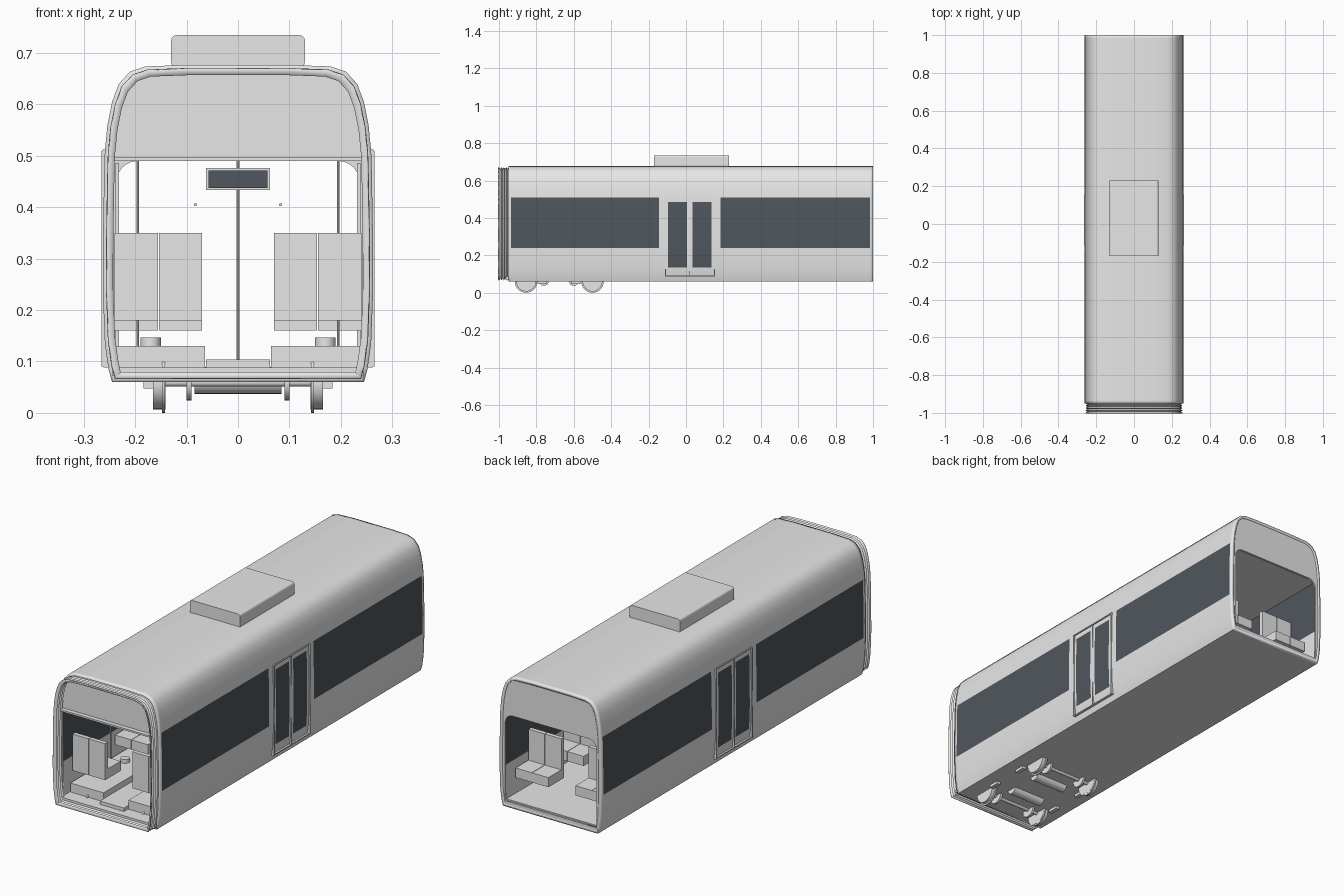
import bpy, bmesh, math
from mathutils import Matrix

cube = bpy.data.objects.get("Cube")
if cube:
    bpy.data.objects.remove(cube, do_unlink=True)


def material(name, rgb):
    m = bpy.data.materials.new(name)
    m.use_nodes = True
    m.diffuse_color = (*rgb, 1)
    m.node_tree.nodes["Principled BSDF"].inputs["Base Color"].default_value = (*rgb, 1)
    return m


GREY = material("light grey", (0.8, 0.8, 0.8))
GLASS = material("dark glass", (0.08, 0.095, 0.11))


def finish(name, bm, mats=(GREY,), smooth=False):
    mesh = bpy.data.meshes.new(name)
    bm.to_mesh(mesh)
    bm.free()
    for m in mats:
        mesh.materials.append(m)
    ob = bpy.data.objects.new(name, mesh)
    bpy.context.collection.objects.link(ob)
    if smooth:
        bpy.ops.object.select_all(action='DESELECT')
        ob.select_set(True)
        bpy.context.view_layer.objects.active = ob
        bpy.ops.object.shade_smooth_by_angle(angle=math.radians(35))
    return ob


def box(name, x, y, z, mat=GREY, bevel=0):
    """Box from (low, high) pairs."""
    bm = bmesh.new()
    bmesh.ops.create_cube(bm, size=1)
    for v in bm.verts:
        v.co = [(lo + hi) / 2 + c * (hi - lo) for c, (lo, hi) in zip(v.co, (x, y, z))]
    if bevel:
        edges = [e for e in bm.edges if abs(e.verts[0].co.y - e.verts[1].co.y) > 0.01]
        bmesh.ops.bevel(bm, geom=edges, offset=bevel, segments=3, affect='EDGES', profile=0.5)
    return finish(name, bm, (mat,))


def rod(name, centre, radius, length, axis, sides=24):
    turn = {'X': Matrix.Rotation(math.pi / 2, 4, 'Y'),
            'Y': Matrix.Rotation(math.pi / 2, 4, 'X'), 'Z': Matrix()}[axis]
    bm = bmesh.new()
    bmesh.ops.create_cone(bm, cap_ends=True, segments=sides, radius1=radius, radius2=radius,
                          depth=length, matrix=Matrix.Translation(centre) @ turn)
    return finish(name, bm, smooth=True)


# Cross-section of the body, right half from sill to roof, then mirrored
HALF = [(0.245, 0.06), (0.252, 0.085), (0.259, 0.135), (0.263, 0.24), (0.2625, 0.35),
        (0.26, 0.485), (0.259, 0.51), (0.254, 0.56), (0.245, 0.605), (0.232, 0.64),
        (0.21, 0.664), (0.18, 0.674), (0.1, 0.677)]
LOOP = HALF + [(-x, z) for x, z in reversed(HALF)]


def scaled(inset):
    """Cross-section shrunk inward by about the given distance."""
    sx, sz, mid = 1 - inset / 0.263, 1 - inset / 0.31, 0.37
    return [(x * sx, mid + (z - mid) * sz) for x, z in LOOP]


def tube(name, rings, thickness, rule=None):
    """Skin a list of (y, section) rings and give the wall a thickness."""
    bm = bmesh.new()
    rows = [[bm.verts.new((x, y, z)) for x, z in sec] for y, sec in rings]
    n = len(LOOP)
    for a, b in zip(rows, rows[1:]):
        for i in range(n):
            k = (i + 1) % n
            f = bm.faces.new((a[i], b[i], b[k], a[k]))
            if rule and rule(f.calc_center_median()):
                f.material_index = 1
    ob = finish(name, bm, (GREY, GLASS), True)
    mod = ob.modifiers.new("wall", 'SOLIDIFY')
    mod.thickness = thickness
    mod.offset = -1
    return ob


# Body shell with side windows and door glass
WINDOWS = [(-0.935, -0.145), (0.185, 0.985)]
LEAVES = [(-0.095, 0.005), (0.035, 0.135)]


def is_glass(c):
    if abs(c.x) < 0.2:
        return False
    window = 0.24 < c.z < 0.51 and any(a < c.y < b for a, b in WINDOWS)
    leaf = 0.135 < c.z < 0.485 and any(a < c.y < b for a, b in LEAVES)
    return window or leaf


breaks = sorted([-0.95, 1.0] + [y for span in WINDOWS + LEAVES for y in span])
tube("body_shell", [(y, LOOP) for y in breaks], 0.014, is_glass)

# Folded gangway bellows at the front
folds = 8
tube("gangway_bellows", [(-1 + 0.052 * i / folds, scaled(0.006 if i % 2 == 0 else 0.015))
                         for i in range(folds + 1)], 0.005)


# End bulkheads with a gangway opening
def bulkhead(name, y, half_width, radius):
    low, high = 0.085, 0.49
    hole = [(-half_width, low), (half_width, low)]
    for side in (1, -1):
        arc = [(side * (half_width - radius + radius * math.cos(t)),
                high - radius + radius * math.sin(t))
               for t in [i * math.pi / 12 for i in range(7)]]
        hole += arc if side == 1 else arc[::-1]
    curve = bpy.data.curves.new(name, 'CURVE')
    curve.dimensions = '2D'
    curve.fill_mode = 'BOTH'
    curve.extrude = 0.004
    for pts in (scaled(0.003), hole):
        s = curve.splines.new('POLY')
        s.points.add(len(pts) - 1)
        for p, (u, v) in zip(s.points, pts):
            p.co = (u, v, 0, 1)
        s.use_cyclic_u = True
    curve.materials.append(GREY)
    ob = bpy.data.objects.new(name, curve)
    bpy.context.collection.objects.link(ob)
    ob.location.y = y
    ob.rotation_euler.x = math.pi / 2
    bpy.ops.object.select_all(action='DESELECT')
    ob.select_set(True)
    bpy.context.view_layer.objects.active = ob
    bpy.ops.object.convert(target='MESH')


bulkhead("rear_bulkhead", 0.994, 0.236, 0.04)
bulkhead("front_bulkhead", -0.944, 0.242, 0.005)

# Floor, ceiling and roof unit
box("floor", (-0.244, 0.244), (-0.965, 0.985), (0.072, 0.088))
box("centre_aisle", (-0.062, 0.062), (-0.93, -0.42), (0.088, 0.104))
box("ceiling", (-0.242, 0.242), (-0.968, 0.988), (0.49, 0.498))
box("roof_unit", (-0.13, 0.13), (-0.17, 0.23), (0.672, 0.735), bevel=0.01)

# Seats: back position along the car, facing direction, cushion base
ROWS = [(-0.86, 1, 0.18), (-0.47, -1, 0.18), (-0.3, 1, 0.16),
        (0.3, 1, 0.16), (0.56, 1, 0.16), (0.82, 1, 0.16)]


def seat(y, facing, base, x):
    span = sorted((y, y + facing * 0.095))
    box("seat_cushion", (x - 0.042, x + 0.042), span, (base, base + 0.045))
    box("seat_back", (x - 0.042, x + 0.042), sorted((y, y - facing * 0.02)), (base, 0.35))


for side in (-1, 1):
    # Seats and the raised wheel boxes under the front ones
    for row in ROWS:
        for x in (0.112, 0.198):
            seat(*row, side * x)
    box("wheel_box", sorted((side * 0.064, side * 0.236)), (-0.9, -0.44), (0.086, 0.13))

    # Door frame, leaf seam and sill
    sides = sorted((side * 0.25, side * 0.266))
    for y in (-0.11, 0.153):
        box("door_post", sides, (y - 0.003, y + 0.003), (0.09, 0.51))
        box("door_handrail", sorted((side * 0.232, side * 0.238)), (y - 0.003, y + 0.003), (0.088, 0.486))
    box("door_header", sorted((side * 0.25, side * 0.264)), (-0.113, 0.156), (0.507, 0.512))
    box("door_sill", sorted((side * 0.24, side * 0.262)), (-0.113, 0.156), (0.088, 0.093))
    box("door_seam", sorted((side * 0.25, side * 0.2645)), (0.0185, 0.0215), (0.093, 0.507))

    # Grab poles and overhead rails
    for y in (-0.66, 0.44):
        rod("grab_pole", (side * 0.195, y, 0.288), 0.003, 0.404, 'Z', 10)
    rod("overhead_rail", (side * 0.083, 0.02, 0.405), 0.003, 0.5, 'Y', 10)

    # Wheels with flanges, brake discs, springs and frame ends
    for y in (-0.855, -0.5):
        rod("wheel", (side * 0.153, y, 0.06), 0.053, 0.024, 'X', 32)
        rod("wheel_flange", (side * 0.145, y, 0.06), 0.06, 0.006, 'X', 32)
        rod("brake_disc", (side * 0.095, y, 0.06), 0.036, 0.01, 'X')
    for y in (-0.77, -0.59):
        rod("suspension_spring", (side * 0.17, y, 0.13), 0.02, 0.034, 'Z')
        box("frame_end", sorted((side * 0.165, side * 0.184)), (y - 0.025, y + 0.025), (0.047, 0.066))

for y in (-0.855, -0.5):
    rod("axle", (0, y, 0.06), 0.009, 0.3, 'X', 16)
for y in (-0.76, -0.6):
    rod("traction_motor", (0, y, 0.063), 0.026, 0.17, 'X')

# Centre pole and hanging display
rod("centre_pole", (0, 0.02, 0.29), 0.003, 0.404, 'Z', 10)
box("display_case", (-0.062, 0.062), (-0.01, 0.015), (0.434, 0.476))
box("display_screen", (-0.057, 0.057), (-0.014, -0.009), (0.438, 0.472), GLASS)
